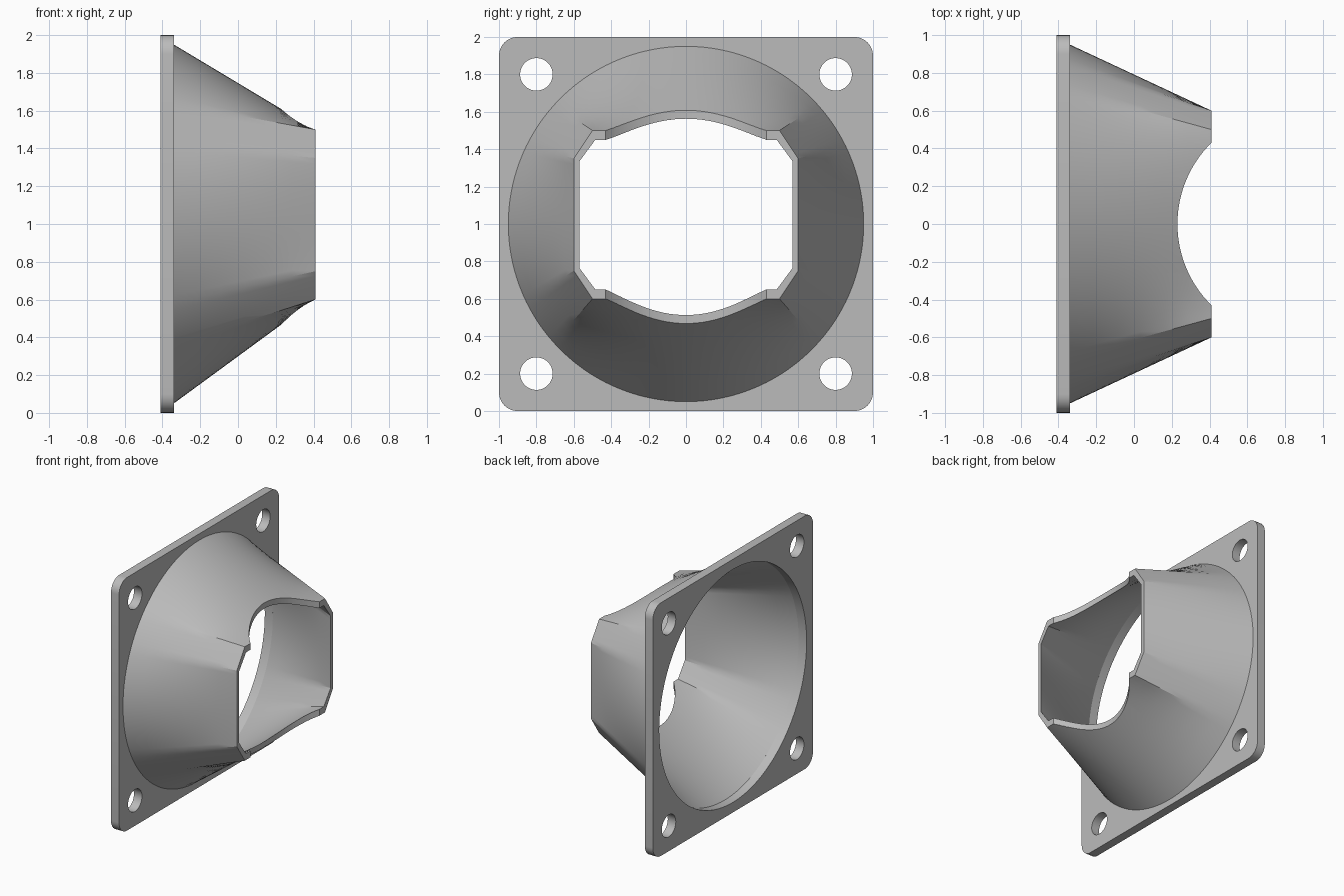
import bpy, bmesh, math
from mathutils import Matrix, Vector

if "Cube" in bpy.data.objects:
    bpy.data.objects.remove(bpy.data.objects["Cube"])

grey = bpy.data.materials.new("light_grey")
grey.diffuse_color = (0.5, 0.5, 0.5, 1)
grey.use_nodes = True
grey.node_tree.nodes["Principled BSDF"].inputs["Base Color"].default_value = grey.diffuse_color

BACK, FACE, TIP = -0.41, -0.34, 0.41   # x of plate back, plate front, funnel mouth


def make(name, bm):
    bmesh.ops.recalc_face_normals(bm, faces=bm.faces)
    me = bpy.data.meshes.new(name)
    bm.to_mesh(me)
    bm.free()
    me.materials.append(grey)
    ob = bpy.data.objects.new(name, me)
    bpy.context.collection.objects.link(ob)
    return ob


def loft(name, rings):
    """Closed tube through a looped list of rings."""
    bm = bmesh.new()
    rows = [[bm.verts.new(p) for p in r] for r in rings]
    n = len(rows[0])
    for a, b in zip(rows, rows[1:] + rows[:1]):
        for i in range(n):
            j = (i + 1) % n
            bm.faces.new((a[i], a[j], b[j], b[i]))
    return make(name, bm)


def cylinder(bm, centre, radius, depth, axis, segments):
    rot = Matrix.Rotation(math.pi / 2, 4, 'Y') if axis == 'X' else Matrix()
    bmesh.ops.create_cone(bm, cap_ends=True, segments=segments, radius1=radius,
                          radius2=radius, depth=depth,
                          matrix=Matrix.Translation(centre) @ rot)


def cut(ob, bm):
    cutter = make("cutter", bm)
    cutter.hide_render = True
    mod = ob.modifiers.new("cut", 'BOOLEAN')
    mod.operation, mod.solver, mod.object = 'DIFFERENCE', 'EXACT', cutter
    bpy.context.view_layer.objects.active = ob
    bpy.ops.object.modifier_apply(modifier=mod.name)
    bpy.data.objects.remove(cutter)


def smooth(ob):
    bpy.ops.object.select_all(action='DESELECT')
    ob.select_set(True)
    bpy.context.view_layer.objects.active = ob
    bpy.ops.object.shade_smooth_by_angle(angle=math.radians(25))


# Mounting plate: rounded square with a large bore and four screw holes
bm = bmesh.new()
R = 0.1
outline = []
for k, (sy, sz) in enumerate([(1, 1), (-1, 1), (-1, -1), (1, -1)]):
    for s in range(9):
        a = math.radians(90 * k + 90 * s / 8)
        outline.append(bm.verts.new((BACK, sy * (1 - R) + R * math.cos(a),
                                     1 + sz * (1 - R) + R * math.sin(a))))
base = bm.faces.new(outline)
new = bmesh.ops.extrude_face_region(bm, geom=[base])["geom"]
bmesh.ops.translate(bm, vec=(FACE - BACK, 0, 0),
                    verts=[v for v in new if isinstance(v, bmesh.types.BMVert)])
plate = make("mounting_plate", bm)
bm = bmesh.new()
cylinder(bm, (-0.375, 0, 1), 0.92, 0.4, 'X', 128)
for y in (-0.8, 0.8):
    for z in (0.2, 1.8):
        cylinder(bm, (-0.375, y, z), 0.087, 0.4, 'X', 40)
cut(plate, bm)
smooth(plate)


# Funnel: circle at the plate blending to a chamfered rectangle at the mouth
def corners(hy, hz, cy, cz):
    """Chamfered rectangle, counter-clockwise from the right side."""
    q = [(hy, cz), (cy, hz)]
    pts = q + [(-y, z) for y, z in q[::-1]]
    return pts + [(-y, -z) for y, z in pts]


ANGLES = [26, 42, 138, 154, 206, 222, 318, 334]
STEPS = [6, 32, 6, 20, 6, 32, 6, 20]


def surface(radius, octagon):
    big, small = [], []
    for i in range(8):
        a0, a1 = ANGLES[i], ANGLES[(i + 1) % 8] + (360 if i == 7 else 0)
        p, q = Vector(octagon[i]), Vector(octagon[(i + 1) % 8])
        for s in range(STEPS[i]):
            t = s / STEPS[i]
            a = math.radians(a0 + (a1 - a0) * t)
            big.append(Vector((FACE, radius * math.cos(a), 1 + radius * math.sin(a))))
            m = p.lerp(q, t)
            small.append(Vector((TIP, m.x, 1.05 + m.y)))
    return [[b.lerp(s, k / 6) for b, s in zip(big, small)] for k in range(7)]


outer = surface(0.95, corners(0.6, 0.45, 0.5, 0.3))
inner = surface(0.92, corners(0.57, 0.40, 0.485, 0.285))
funnel = loft("funnel", outer + inner[::-1])

# Round vertical scoop through the top and bottom of the mouth
bm = bmesh.new()
cylinder(bm, (0.834, 0, 1), 0.604, 3, 'Z', 128)
cut(funnel, bm)
smooth(funnel)
